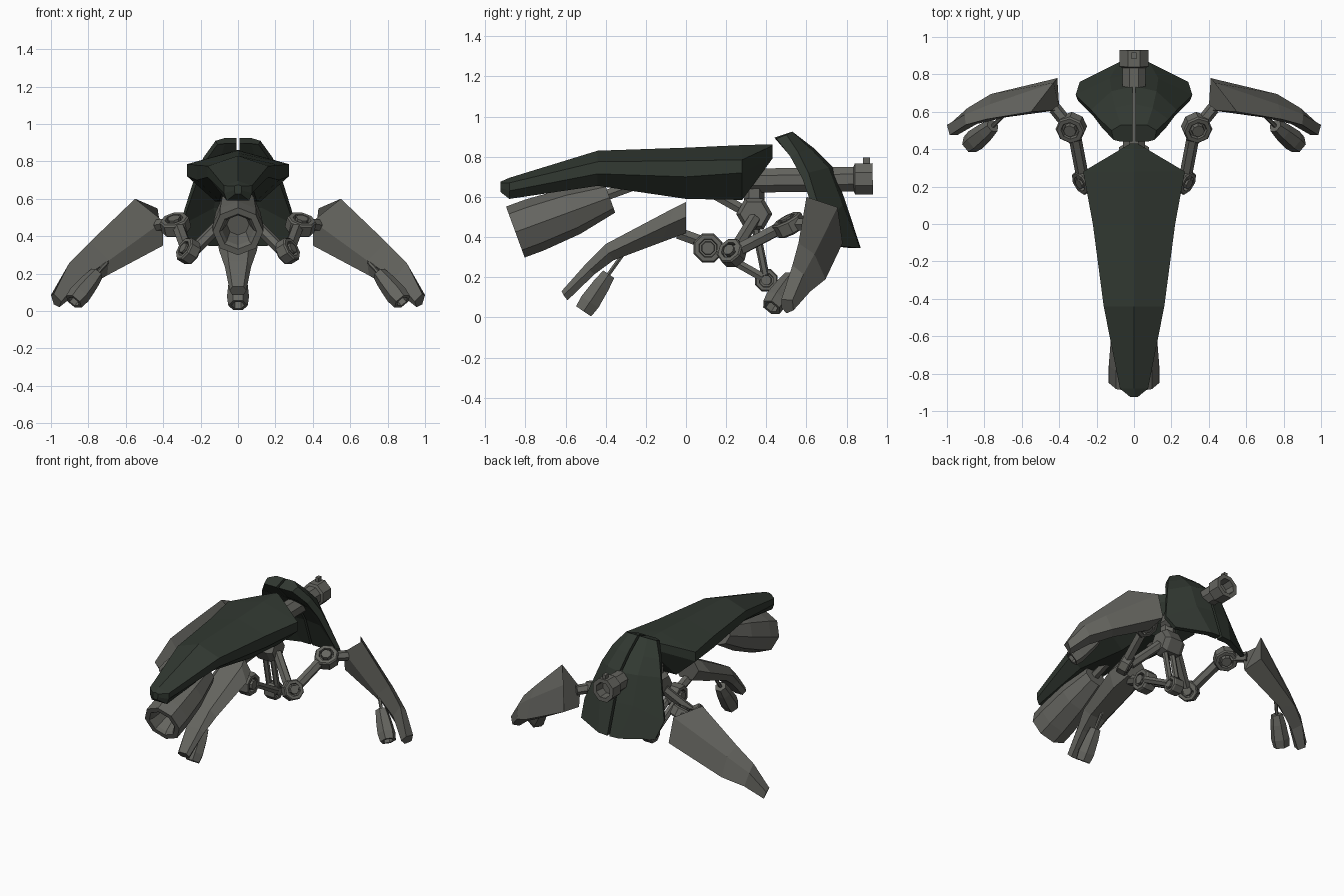
import bpy, bmesh, math
from mathutils import Vector

if "Cube" in bpy.data.objects:
    bpy.data.objects.remove(bpy.data.objects["Cube"])


def material(name, rgb):
    m = bpy.data.materials.new(name)
    m.diffuse_color = (*rgb, 1)
    m.use_nodes = True
    m.node_tree.nodes["Principled BSDF"].inputs["Base Color"].default_value = m.diffuse_color
    return m


GREEN = material("dark green armour", (0.031, 0.040, 0.031))
GREY = material("warm grey metal", (0.130, 0.130, 0.116))


def finish(name, bm, mat):
    bmesh.ops.recalc_face_normals(bm, faces=bm.faces)
    me = bpy.data.meshes.new(name)
    bm.to_mesh(me)
    bm.free()
    me.materials.append(mat)
    ob = bpy.data.objects.new(name, me)
    bpy.context.collection.objects.link(ob)
    return ob


def loft(name, rings, mat, sx=1):
    """Skin equal-sized rings of points; sx = -1 mirrors the part."""
    bm = bmesh.new()
    vs = [[bm.verts.new((p[0] * sx, p[1], p[2])) for p in r] for r in rings]
    n = len(rings[0])
    for a, b in zip(vs, vs[1:]):
        for i in range(n):
            j = (i + 1) % n
            bm.faces.new((a[i], a[j], b[j], b[i]))
    bm.faces.new(vs[0])
    bm.faces.new(vs[-1])
    return finish(name, bm, mat)


def lathe(name, a, b, profile, n, mat=GREY, turn=0.0):
    """Turn a (radius, position 0..1) profile around the axis a-b."""
    a, b = Vector(a), Vector(b)
    d = (b - a).normalized()
    u = d.cross(Vector((0, 0, 1)) if abs(d.z) < 0.95 else Vector((1, 0, 0))).normalized()
    v = d.cross(u)
    rings = []
    for r, t in profile:
        c = a.lerp(b, t)
        rings.append([c + r * (u * math.cos(k) + v * math.sin(k))
                      for k in (math.tau * i / n + turn for i in range(n))])
    return loft(name, rings, mat)


def rod(name, a, b, r, n=6):
    return lathe(name, a, b, [(r, 0), (r, 1)], n)


def disc(name, c, axis, r, w):
    """Octagonal joint with a grooved hub."""
    c, h = Vector(c), Vector(axis).normalized() * w / 2
    prof = [(r * .42, -.08), (r * .45, .3), (r * .58, .3), (r * .62, 0), (r * .9, 0), (r, .12),
            (r, .88), (r * .9, 1), (r * .62, 1), (r * .58, .7), (r * .45, .7), (r * .42, 1.08)]
    return lathe(name, c - h, c + h, prof, 8, turn=math.pi / 8)


def sym(half):
    """Close a half ring by mirroring it across x = 0."""
    return half + [(-x, y, z) for x, y, z in reversed(half) if x > 0]


# Main hull: pointed at the back, narrow snout at the front
hull = []
for y, top, w, e1, e2, bw, bot in [(-.925, .675, .02, .668, .645, .015, .625),
                                   (-.88, .695, .075, .67, .63, .06, .59),
                                   (-.44, .83, .162, .775, .715, .08, .655),
                                   (0, .845, .22, .78, .70, .10, .59),
                                   (.28, .858, .272, .785, .72, .12, .585),
                                   (.43, .862, .02, .855, .80, .015, .79)]:
    hull.append(sym([(0, y, top), (w, y, e1), (w, y, e2), (bw, y, bot)]))
loft("hull", hull, GREEN)

# Rear shield: two thick mirrored halves with a slit between them
shield = [[(.008, .53, .925), (.07, .53, .925), (.12, .50, .91),
           (.11, .45, .89), (.07, .44, .895), (.008, .44, .895)],
          [(.008, .64, .84), (.10, .62, .84), (.185, .56, .82),
           (.175, .52, .80), (.10, .53, .79), (.008, .54, .79)],
          [(.008, .735, .745), (.12, .71, .745), (.23, .61, .72),
           (.22, .58, .69), (.10, .64, .70), (.008, .66, .70)],
          [(.008, .80, .56), (.13, .78, .56), (.312, .69, .46),
           (.30, .66, .46), (.13, .73, .55), (.008, .75, .55)],
          [(.008, .87, .345), (.08, .865, .345), (.29, .76, .355),
           (.28, .73, .355), (.08, .82, .345), (.008, .82, .345)]]
for sx, side in ((1, "right"), (-1, "left")):
    loft("shield_" + side, shield, GREEN, sx)

# Rear pipe with collar and small fin
lathe("rear_pipe", (0, .25, .68), (0, .93, .69),
      [(.064, 0), (.066, .86), (.084, .87), (.084, 1), (.055, 1), (.05, .9)], 8, turn=math.pi / 8)
bm = bmesh.new()
bmesh.ops.create_cube(bm, size=1)
bmesh.ops.scale(bm, vec=(.025, .035, .05), verts=bm.verts)
bmesh.ops.translate(bm, vec=(0, .90, .77), verts=bm.verts)
finish("pipe_fin", bm, GREY)

# Chin cannon with a recessed bore
lathe("cannon", (0, -.85, .425), (0, -.38, .597),
      [(.06, .22), (.085, .04), (.10, 0), (.135, 0), (.135, .2), (.12, .6), (.08, 1)], 8)
rod("cannon_mount", (0, -.42, .60), (0, -.2, .68), .03)

# Pelvis under the hull
lathe("pelvis", (-.08, .34, .515), (.08, .34, .515), [(.07, 0), (.09, .2), (.09, .8), (.07, 1)], 6)
rod("pelvis_neck", (0, .34, .5), (0, .34, .66), .05)
rod("pelvis_brace", (0, .15, .61), (0, .31, .52), .03)

# Front leg armour
front_leg = []
for w, wt, yt, zt, ym, zm, yb, zb in [(.10, .05, 0, .575, 0, .50, 0, .42),
                                      (.13, .07, -.06, .545, -.09, .46, -.12, .375),
                                      (.10, .06, -.40, .365, -.385, .32, -.36, .285),
                                      (.07, .05, -.50, .265, -.48, .235, -.455, .215),
                                      (.045, .03, -.62, .13, -.61, .11, -.59, .085)]:
    front_leg.append(sym([(wt, yt, zt), (w, ym, zm), (wt, yb, zb)]))
loft("front_leg_armour", front_leg, GREY)

# Front leg joints and links
disc("front_knee", (0, .11, .345), (1, 0, 0), .078, .09)
disc("front_ankle_link_joint", (0, .40, .185), (1, 0, 0), .06, .08)
rod("front_leg_socket", (0, -.04, .42), (0, .07, .38), .033)
for x in (-.03, .03):
    rod("front_lower_link", (x, .15, .33), (x, .38, .20), .024)
    rod("front_upper_link", (x, .395, .21), (x, .34, .48), .02)


def thruster(name, a, b, tie):
    """Flared hexagonal foot nozzle and its thin tie rod."""
    lathe(name, a, b, [(.038, 0), (.050, .3), (.059, .75), (.052, 1), (.035, 1), (.03, .7)], 6)
    rod(name + "_tie", a, tie, .011, 6)


thruster("front_foot_nozzle", (0, -.385, .215), (0, -.51, .03), (0, -.31, .32))

# Side legs, mirrored: five-cornered armour sections from hip to tip
side_leg = [
    [(.40, .61, .48), (.55, .60, .60), (.43, .755, .548), (.41, .78, .37), (.40, .625, .35)],
    [(.69, .57, .27), (.79, .56, .37), (.77, .64, .315), (.765, .695, .19), (.70, .62, .19)],
    [(.84, .535, .17), (.90, .53, .26), (.905, .585, .215), (.89, .62, .13), (.85, .56, .105)],
    [(.945, .475, .05), (.985, .475, .09), (1.0, .53, .085), (.985, .535, .035), (.955, .50, .02)]]
for sx, side in ((1, "right"), (-1, "left")):
    def m(x, y, z):
        return (x * sx, y, z)
    loft(side + "_leg_armour", side_leg, GREY, sx)
    thruster(side + "_foot_nozzle", m(.755, .525, .20), m(.878, .425, .05), m(.70, .58, .26))
    disc(side + "_knee", m(.335, .515, .46), m(.2, -.45, .85), .08, .075)
    disc(side + "_hip", m(.265, .23, .32), m(.75, -.45, .45), .07, .07)
    rod(side + "_leg_socket", m(.36, .54, .465), m(.425, .62, .46), .034)
    rod(side + "_thigh", m(.315, .46, .44), m(.275, .25, .33), .034)
    rod(side + "_hip_link", m(.23, .24, .33), m(.07, .34, .49), .032)
